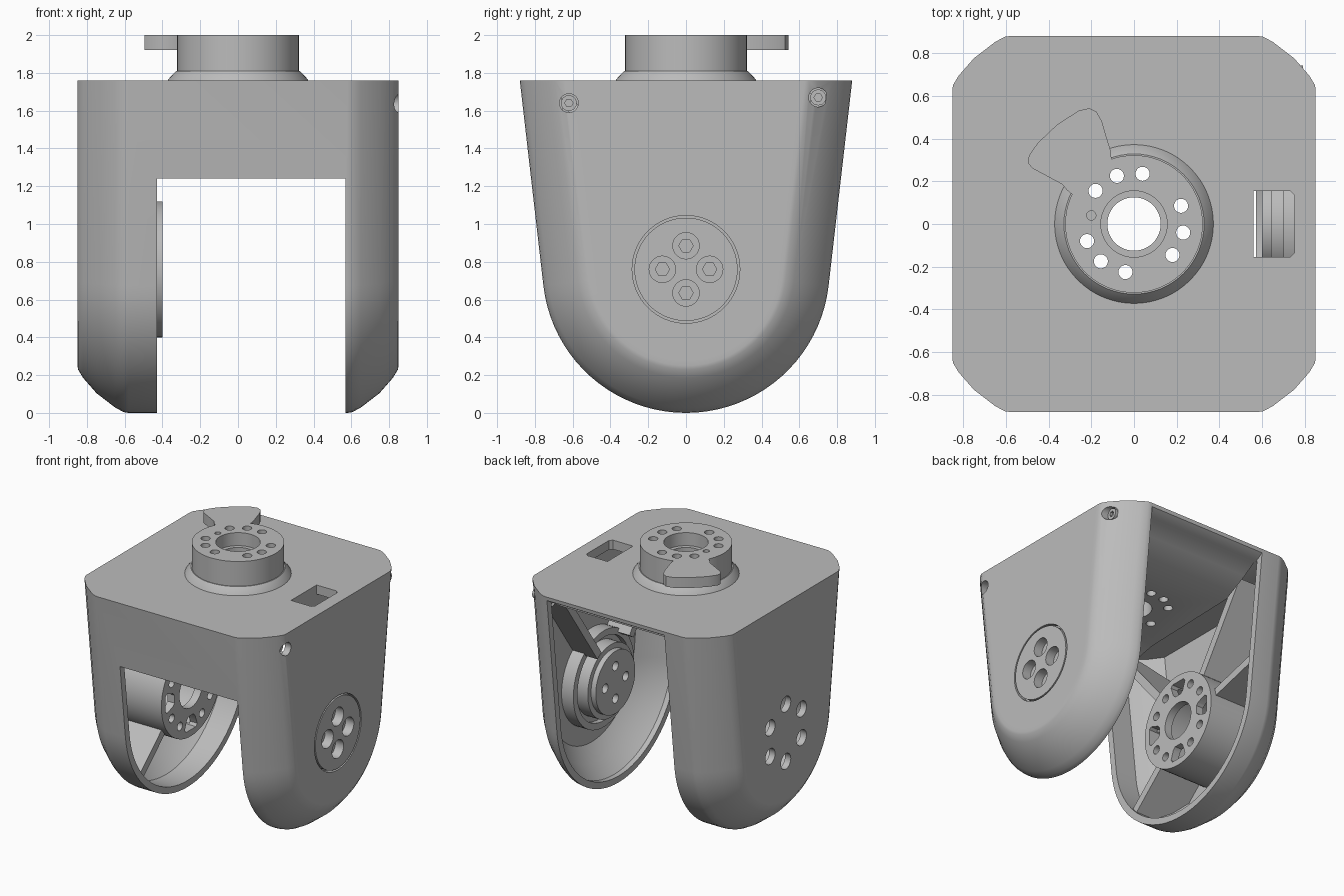
import bpy, bmesh, math
from mathutils import Matrix, Vector

if "Cube" in bpy.data.objects:
    bpy.data.objects.remove(bpy.data.objects["Cube"], do_unlink=True)

grey = bpy.data.materials.new("machined_grey")
grey.use_nodes = True
grey.diffuse_color = (0.5, 0.5, 0.5, 1)
grey.node_tree.nodes["Principled BSDF"].inputs["Base Color"].default_value = (0.5, 0.5, 0.5, 1)

AXIS_Z = 0.76  # height of the pivot axis
TOP = 1.76     # height of the top plate


def make(name, bm):
    bmesh.ops.recalc_face_normals(bm, faces=bm.faces)
    me = bpy.data.meshes.new(name)
    bm.to_mesh(me)
    bm.free()
    me.materials.append(grey)
    ob = bpy.data.objects.new(name, me)
    bpy.context.scene.collection.objects.link(ob)
    return ob


def activate(ob):
    for o in bpy.context.view_layer.objects:
        o.select_set(False)
    ob.select_set(True)
    bpy.context.view_layer.objects.active = ob


def cut(ob, *cutters):
    activate(ob)
    for c in cutters:
        m = ob.modifiers.new("cut", 'BOOLEAN')
        m.operation, m.solver, m.object = 'DIFFERENCE', 'EXACT', c
        bpy.ops.object.modifier_apply(modifier=m.name)


def smooth(ob, angle=35):
    activate(ob)
    bpy.ops.object.shade_smooth_by_angle(angle=math.radians(angle))


def profile(inset, top):
    # U-shaped side outline: tapered sides running into a round bottom
    half = 0.88 - inset - 0.12 * (TOP - top)
    r = AXIS_Z - inset
    pts = [(half, top)]
    for i in range(41):
        a = math.radians(-6.6 - 166.8 * i / 40)
        pts.append((r * math.cos(a), AXIS_Z + r * math.sin(a)))
    return pts + [(-half, top)]


def loft(name, stations, top):
    bm = bmesh.new()
    rings = [[bm.verts.new((x, y, z)) for y, z in profile(d, top)] for x, d in stations]
    for a, b in zip(rings, rings[1:]):
        for i in range(len(a)):
            j = (i + 1) % len(a)
            bm.faces.new((a[i], a[j], b[j], b[i]))
    bm.faces.new(rings[0])
    bm.faces.new(rings[-1])
    return make(name, bm)


def prism(name, pts, w0, w1, place):
    bm = bmesh.new()
    a, b = [[bm.verts.new(place(u, v, w)) for u, v in pts] for w in (w0, w1)]
    bm.faces.new(a)
    bm.faces.new(b)
    for i in range(len(a)):
        j = (i + 1) % len(a)
        bm.faces.new((a[i], a[j], b[j], b[i]))
    return make(name, bm)


def rods(name, axis, lo, hi, r, centres, seg=32):
    # cylinders along x (centres are y, z) or along z (centres are x, y)
    bm = bmesh.new()
    for p, q in centres:
        mid = (lo + hi) / 2
        m = Matrix.Translation((mid, p, q) if axis == 'X' else (p, q, mid))
        if axis == 'X':
            m = m @ Matrix.Rotation(math.pi / 2, 4, 'Y')
        bmesh.ops.create_cone(bm, cap_ends=True, segments=seg, radius1=r, radius2=r,
                              depth=hi - lo, matrix=m)
    return make(name, bm)


def lathe(name, axis, pts):
    # pts are (position along axis, radius)
    bm = bmesh.new()
    vs = [bm.verts.new((r, 0, a)) for a, r in pts]
    es = [bm.edges.new(e) for e in zip(vs, vs[1:])]
    bmesh.ops.spin(bm, geom=vs + es, axis=(0, 0, 1), cent=(0, 0, 0), steps=64, angle=math.tau)
    bmesh.ops.remove_doubles(bm, verts=bm.verts, dist=1e-5)
    if axis == 'X':
        bm.transform(Matrix.Translation((0, 0, AXIS_Z)) @ Matrix.Rotation(math.pi / 2, 4, 'Y'))
    return make(name, bm)


def ring(n, r, start=0):
    return [(r * math.cos(math.radians(start) + math.tau * i / n),
             AXIS_Z + r * math.sin(math.radians(start) + math.tau * i / n)) for i in range(n)]


def radial(angle):
    # maps (radius, x, thickness) to a radial position around the pivot axis
    c, s = math.cos(math.radians(angle)), math.sin(math.radians(angle))
    return lambda r, x, t: (x, r * c - t * s, AXIS_Z + r * s + t * c)


helpers = []


def helper(ob):
    ob.hide_render = True
    helpers.append(ob)
    return ob


# Forked body with soft chamfered sides
edge = [(0.58, 0), (0.605, 0.004), (0.65, 0.028), (0.75, 0.105), (0.82, 0.185),
        (0.847, 0.23), (0.85, 0.25), (0.85, 0.28)]
body = loft("fork_body", [(-x, d) for x, d in reversed(edge)] + edge, TOP)

# Gap between the legs, with a curved clearance under the top plate
gap = helper(prism("gap_cutter", [(1, 1.81), (0.7, 1.62), (0.5, 1.52), (-0.3, 1.5), (-0.43, 1.475),
                                  (-0.55, 1.41), (-0.64, 1.33), (-0.69, 1.24), (-1, 1.24),
                                  (-1, -0.1), (1, -0.1)], -0.43, 0.57, lambda u, v, w: (w, u, v)))
# Hollow legs
hollow = [(0.61, 0.05), (0.72, 0.14), (0.80, 0.25)]
left_hollow = helper(loft("left_hollow_cutter", [(0.56, 0.05)] + hollow, 1.69))
right_hollow = helper(loft("right_hollow_cutter", [(-0.42, 0.05)] + [(-x, d) for x, d in hollow], 1.69))
# Cable window in the top plate
window = helper(prism("window_cutter", [(0.56, -0.155), (0.73, -0.155), (0.75, -0.135), (0.75, 0.135),
                                        (0.73, 0.155), (0.56, 0.155)], 1.6, 1.9, lambda u, v, w: (u, v, w)))
# Holes through the top plate and the shaft
bolt_spots = [(0.04, 0.235), (0.22, 0.085), (0.23, -0.04), (0.18, -0.145), (-0.04, -0.225),
              (-0.155, -0.175), (-0.22, -0.08), (-0.18, 0.155), (-0.08, 0.225)]
bore = helper(rods("bore_cutter", 'Z', 1.3, 2.2, 0.125, [(0, 0)], 48))
bolts = helper(rods("bolt_cutter", 'Z', 1.3, 2.2, 0.033, bolt_spots, 20))
pin = helper(rods("pin_cutter", 'Z', 1.9, 2.2, 0.022, [(-0.2, 0.04)], 16))
# Holes in the leg walls
access = helper(rods("access_cutter", 'X', -0.95, -0.7, 0.06, ring(6, 0.22, 90), 24))
hub_hole = helper(rods("hub_hole_cutter", 'X', 0.7, 0.95, 0.285, [(0, AXIS_Z)], 64))
screw_spots = [(-0.62, 1.64), (0.70, 1.67)]
screw_holes = helper(rods("screw_hole_cutter", 'X', 0.77, 0.95, 0.05, screw_spots, 24))
cut(body, gap, left_hollow, right_hollow, window, bore, bolts, access, hub_hole, screw_holes)
smooth(body)

# Corner screws with hexagon sockets
screws = rods("corner_screws", 'X', 0.74, 0.79, 0.042, screw_spots, 24)
cut(screws, helper(rods("corner_socket_cutter", 'X', 0.77, 0.85, 0.022, screw_spots, 6)))
smooth(screws)

# Top shaft with flared foot and stepped bore
shaft = lathe("top_shaft", 'Z', [(1.75, 0), (1.75, 0.375), (1.765, 0.37), (1.81, 0.328), (1.81, 0.322),
                                 (2, 0.322), (2, 0)])
step = helper(rods("bore_step_cutter", 'Z', 1.9, 2.1, 0.155, [(0, 0)], 48))
cut(shaft, bore, step, bolts, pin)
smooth(shaft, 30)

# Stop tab on the shaft
tab = prism("stop_tab", [(-0.105, 0.30), (-0.11, 0.345), (-0.13, 0.41), (-0.15, 0.48), (-0.175, 0.525),
                         (-0.21, 0.542), (-0.26, 0.53), (-0.36, 0.465), (-0.45, 0.38), (-0.492, 0.32),
                         (-0.495, 0.285), (-0.475, 0.26), (-0.40, 0.22), (-0.335, 0.185), (-0.315, 0.16),
                         (-0.28, 0.13), (-0.215, 0.228)], 1.92, 2.0, lambda u, v, w: (u, v, w))
smooth(tab)

# Pivot hub in the left leg, bolted from outside
hub = lathe("left_hub", 'X', [(0.85, 0), (0.85, 0.273), (0.803, 0.273), (0.803, 0.37), (0.70, 0.37),
                              (0.70, 0.32), (0.74, 0.32), (0.74, 0.28), (0.64, 0.28), (0.64, 0.24),
                              (0.60, 0.24), (0.60, 0)])
four = ring(4, 0.125)
cut(hub, helper(rods("counterbore_cutter", 'X', 0.78, 0.95, 0.07, four, 28)),
    helper(rods("socket_cutter", 'X', 0.73, 0.80, 0.038, four, 6)),
    helper(rods("hub_back_cutter", 'X', 0.5, 0.66, 0.035, four, 20)))
smooth(hub)

# Drive boss in the right leg: a tube with a pierced face plate
boss = lathe("right_boss", 'X', [(-0.803, 0.31), (-0.803, 0.36), (-0.40, 0.36), (-0.40, 0.14),
                                 (-0.46, 0.14), (-0.46, 0.31), (-0.803, 0.31)])
cut(boss, helper(rods("boss_hole_cutter", 'X', -0.5, -0.35, 0.032,
                      ring(4, 0.27, 30) + ring(4, 0.27, 60), 20)))
for k in range(4):
    slot = [(0.20, -0.03), (0.22, -0.05), (0.29, -0.075), (0.31, -0.06),
            (0.31, 0.06), (0.29, 0.075), (0.22, 0.05), (0.20, 0.03)]
    place = radial(90 * k)
    cut(boss, helper(prism("slot_cutter", slot, -0.55, -0.3,
                           lambda r, t, x, f=place: f(r, x, t))))
smooth(boss)

# Stiffening ribs from the bosses to the leg walls
for side, inner, ribs in (("right", -0.45, ((222, 0.72), (57, 1.08), (15, 0.74), (130, 1.08))),
                          ("left", 0.60, ((55, 1.08), (125, 1.08)))):
    s = math.copysign(1, inner)
    for n, (angle, reach) in enumerate(ribs):
        prism(f"{side}_rib_{n + 1}", [(0.34, inner), (reach, inner), (reach, s * 0.63),
                                      (reach - 0.2, s * 0.805), (0.34, s * 0.805)],
              -0.03, 0.03, radial(angle))

for h in helpers:
    bpy.data.objects.remove(h, do_unlink=True)
